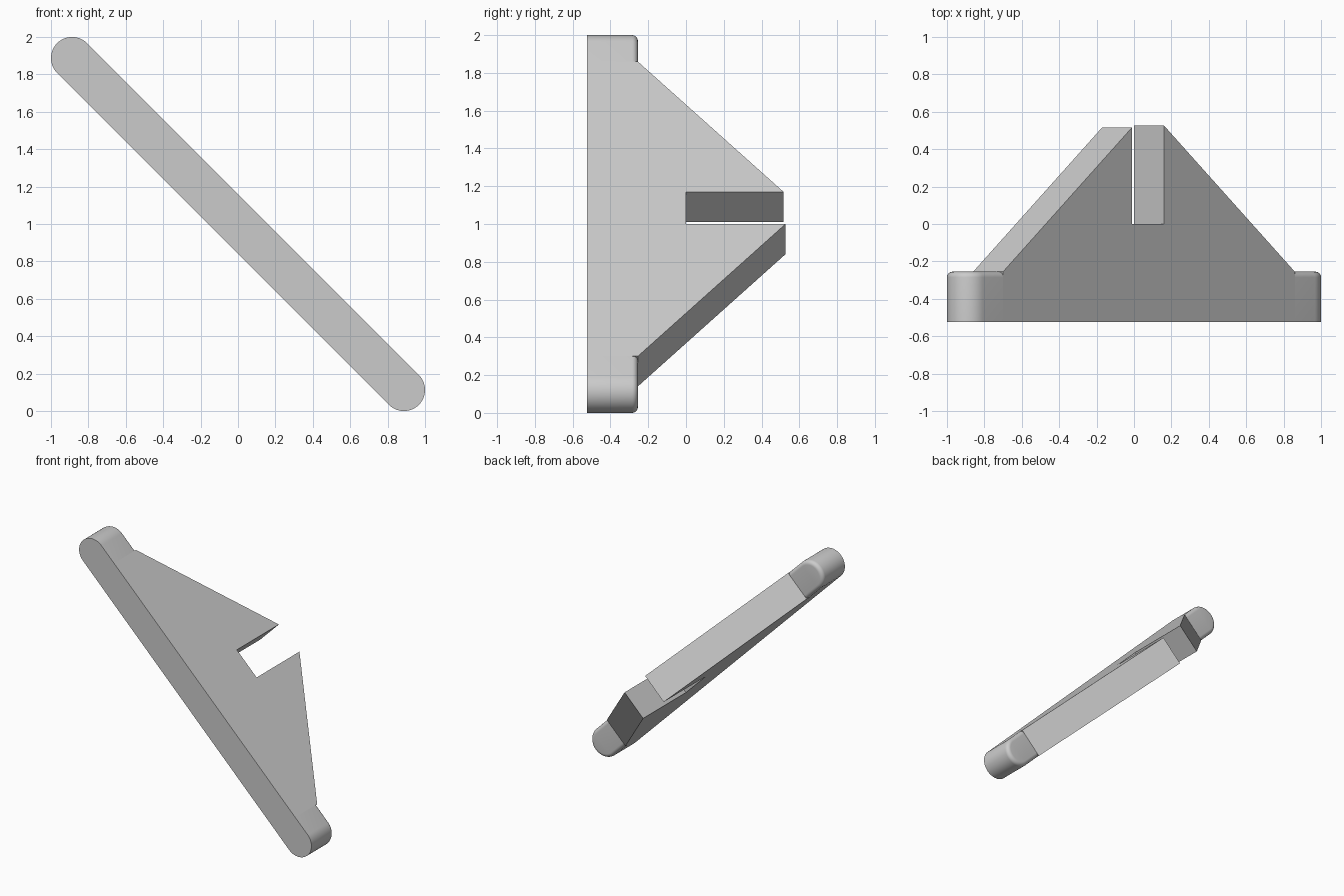
import bpy, bmesh
from math import sin, cos, pi, sqrt

cube = bpy.data.objects.get("Cube")
if cube:
    bpy.data.objects.remove(cube, do_unlink=True)

HALF = 0.113            # half thickness of the plate and end radius
CENTRE = 0.887 * sqrt(2)  # distance of each rounded end's axis from the middle
JOINT = 1.103           # where the sloping edge meets the foot bar
FRONT, STEP, TIP = -0.525, -0.255, 0.527
FILLET = 0.03

grey = bpy.data.materials.new("plain grey")
grey.use_nodes = True
colour = (0.6, 0.6, 0.6, 1)
grey.diffuse_color = colour
grey.node_tree.nodes["Principled BSDF"].inputs["Base Color"].default_value = colour


def finish(name, bm):
    """Turn a bmesh into an object leaning at 45 degrees."""
    bmesh.ops.recalc_face_normals(bm, faces=bm.faces)
    mesh = bpy.data.meshes.new(name)
    bm.to_mesh(mesh)
    bm.free()
    mesh.materials.append(grey)
    ob = bpy.data.objects.new(name, mesh)
    bpy.context.collection.objects.link(ob)
    ob.location.z = 1
    ob.rotation_euler.y = pi / 4
    return ob


# Triangular web with a slot, extruded across its thickness
profile = [(-JOINT, FRONT), (JOINT, FRONT), (JOINT, STEP), (0.113, TIP),
           (0.113, 0), (-0.127, 0), (-0.127, TIP - 0.01), (-JOINT, STEP)]
bm = bmesh.new()
face = bm.faces.new([bm.verts.new((u, y, -HALF)) for u, y in profile])
new = bmesh.ops.extrude_face_region(bm, geom=[face])["geom"]
bmesh.ops.translate(bm, vec=(0, 0, 2 * HALF),
                    verts=[g for g in new if isinstance(g, bmesh.types.BMVert)])
finish("slotted_web", bm)


# Rounded foot: a D-shaped outline lofted back, with a filleted rim
def foot(name, side):
    layers = [(FRONT, 0)]
    for i in range(7):
        a = i / 6 * pi / 2
        layers.append((STEP - FILLET * (1 - sin(a)), FILLET * (1 - cos(a))))
    bm = bmesh.new()
    rings = []
    for y, inset in layers:
        r = HALF - inset
        pts = [(JOINT, -r)]
        pts += [(CENTRE + r * cos(t), r * sin(t))
                for t in (-pi / 2 + pi * i / 32 for i in range(33))]
        pts.append((JOINT, r))
        rings.append([bm.verts.new((side * u, y, v)) for u, v in pts])
    for low, high in zip(rings, rings[1:]):
        for i in range(len(low) - 1):
            bm.faces.new((low[i], low[i + 1], high[i + 1], high[i]))
    bm.faces.new(rings[0])
    bm.faces.new(rings[-1])
    ob = finish(name, bm)
    bpy.ops.object.select_all(action="DESELECT")
    ob.select_set(True)
    bpy.context.view_layer.objects.active = ob
    bpy.ops.object.shade_smooth_by_angle(angle=pi / 6)


foot("lower_left_foot", 1)
foot("upper_right_foot", -1)
